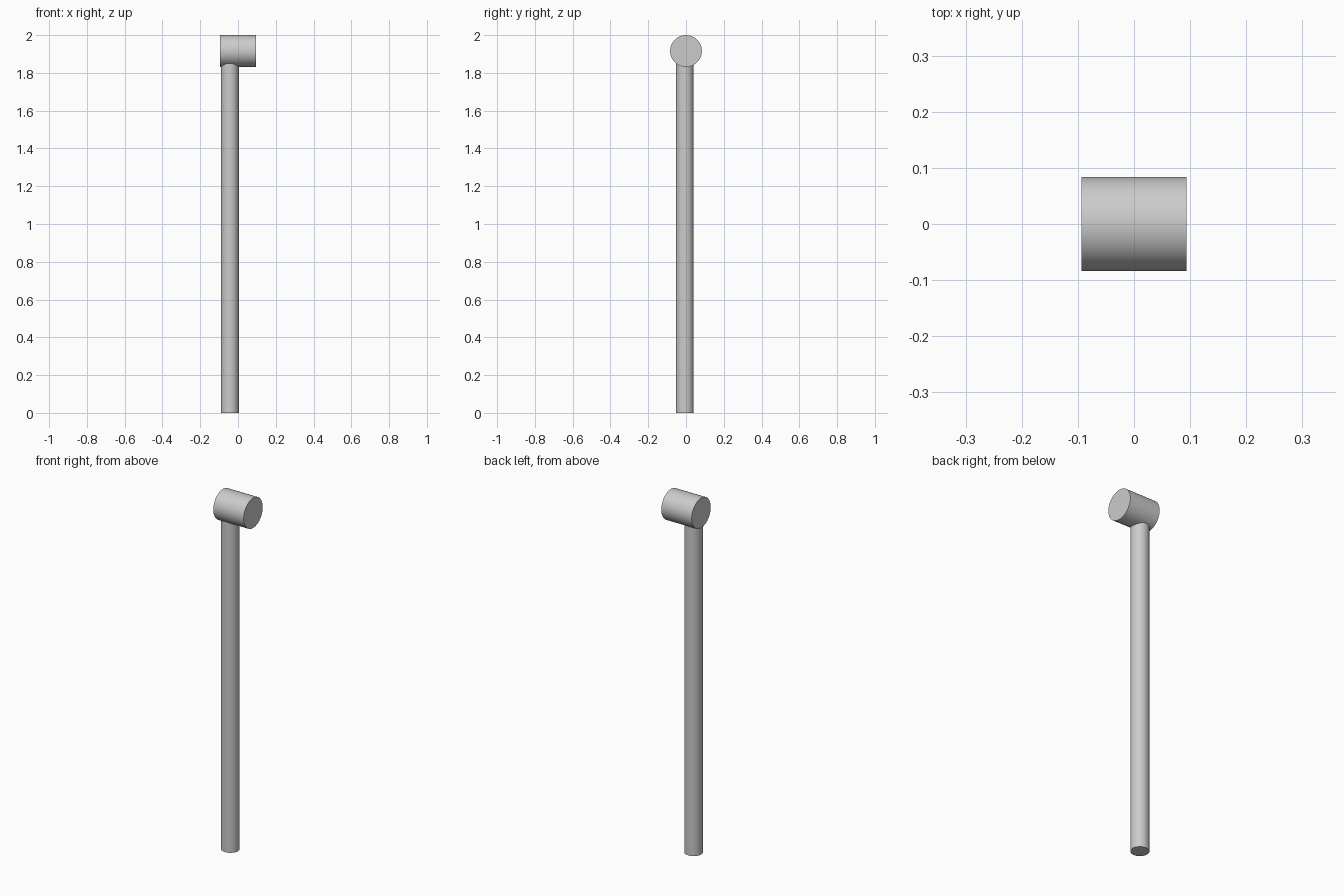
import bpy
from math import pi, radians

cube = bpy.data.objects.get("Cube")
if cube:
    bpy.data.objects.remove(cube, do_unlink=True)

# Single plain grey for the whole model
GREY = (0.6, 0.6, 0.6, 1.0)
grey = bpy.data.materials.new("plain_grey")
grey.use_nodes = True
grey.diffuse_color = GREY
grey.node_tree.nodes["Principled BSDF"].inputs["Base Color"].default_value = GREY


def cylinder(name, radius, length, centre, rotation=(0, 0, 0)):
    """Smooth-sided cylinder with sharp flat ends."""
    bpy.ops.mesh.primitive_cylinder_add(
        vertices=64, radius=radius, depth=length, location=centre, rotation=rotation)
    part = bpy.context.object
    part.name = name
    part.data.materials.append(grey)
    bpy.ops.object.shade_smooth_by_angle(angle=radians(30))
    return part


HEAD_RADIUS = 0.084
HEAD_Z = 2 - HEAD_RADIUS

# Horizontal head lying along x
cylinder("head", HEAD_RADIUS, 0.188, (0, 0, HEAD_Z), (0, pi / 2, 0))

# Upright handle, off centre, ending inside the head
HANDLE_TOP = 1.88
cylinder("handle", 0.047, HANDLE_TOP, (-0.043, -0.006, HANDLE_TOP / 2))
